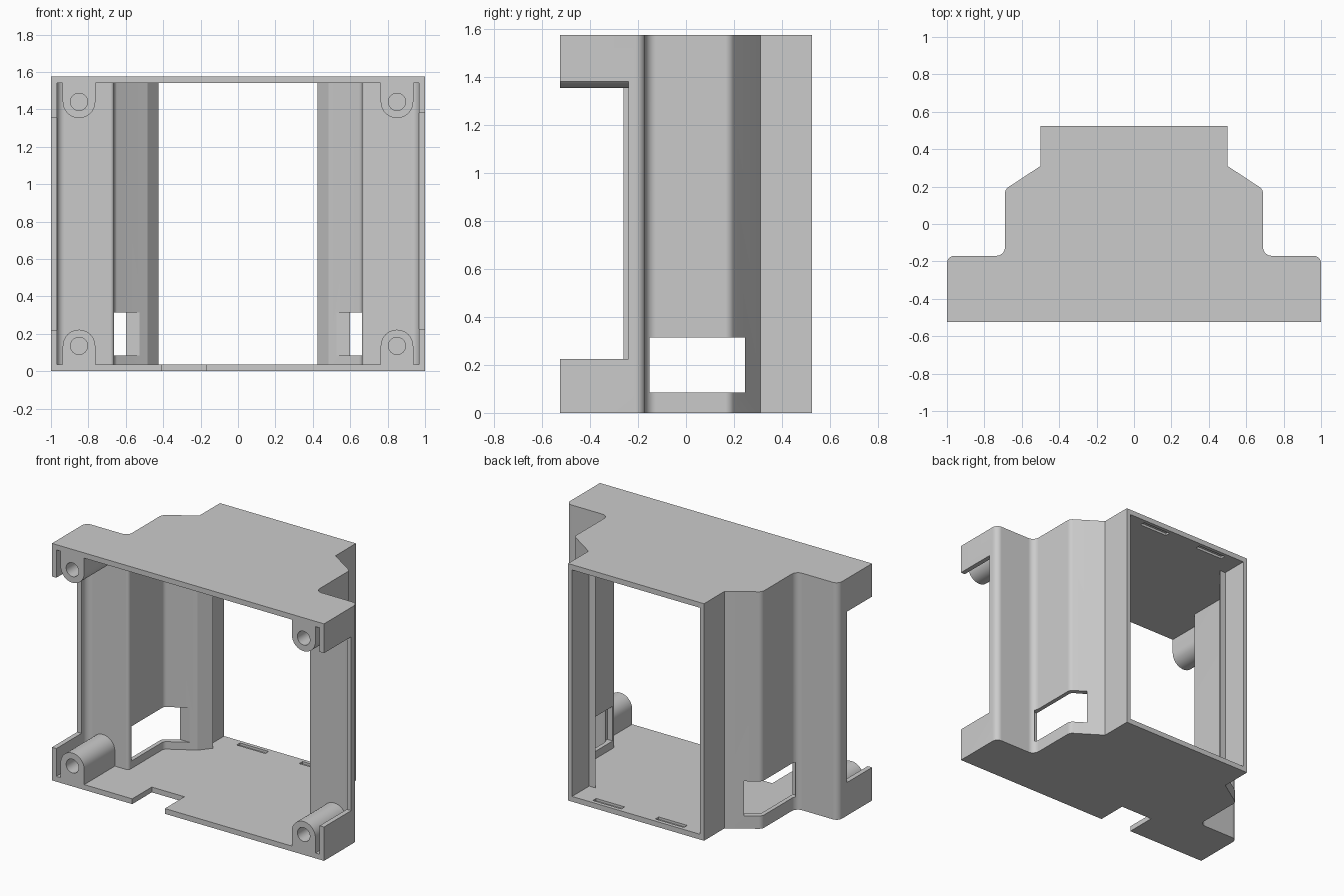
import bpy, bmesh, math
from mathutils import Vector

cube = bpy.data.objects.get("Cube")
if cube:
    bpy.data.objects.remove(cube, do_unlink=True)

# One plain grey material
grey = bpy.data.materials.new("matte grey")
grey.use_nodes = True
COLOUR = (0.6, 0.6, 0.6, 1)
grey.diffuse_color = COLOUR
grey.node_tree.nodes["Principled BSDF"].inputs["Base Color"].default_value = COLOUR

HALF_Y, TOP, PLATE = 0.525, 1.575, 0.035


def rounded(corners, steps=6):
    """Turn (x, y, radius) corners into a path with filleted corners."""
    path = []
    for i, (x, y, r) in enumerate(corners):
        p = Vector((x, y))
        if not r:
            path.append(p)
            continue
        a = (Vector(corners[i - 1][:2]) - p).normalized()
        b = (Vector(corners[i + 1][:2]) - p).normalized()
        half = a.angle(b) / 2
        middle = (a + b).normalized()
        centre = p + middle * (r / math.sin(half))
        start = a * (r / math.tan(half)) - middle * (r / math.sin(half))
        end = b * (r / math.tan(half)) - middle * (r / math.sin(half))
        for k in range(steps + 1):
            path.append(centre + start.lerp(end, k / steps).normalized() * r)
    return path


def symmetric(half_path):
    return half_path + [Vector((-p.x, p.y)) for p in reversed(half_path)]


def prism(name, outline, low, high, axis="z"):
    """Extrude a flat outline along z (x, y points) or y (x, z points)."""
    bm = bmesh.new()
    place = (lambda p, h: (p[0], p[1], h)) if axis == "z" else (lambda p, h: (p[0], h, p[1]))
    face = bm.faces.new([bm.verts.new(place(p, low)) for p in outline])
    moved = bmesh.ops.extrude_face_region(bm, geom=[face], use_keep_orig=True)["geom"]
    shift = Vector(place((0, 0), high - low))
    bmesh.ops.translate(bm, vec=shift, verts=[v for v in moved if isinstance(v, bmesh.types.BMVert)])
    bmesh.ops.recalc_face_normals(bm, faces=bm.faces)
    mesh = bpy.data.meshes.new(name)
    bm.to_mesh(mesh)
    bm.free()
    mesh.materials.append(grey)
    obj = bpy.data.objects.new(name, mesh)
    bpy.context.collection.objects.link(obj)
    return obj


def box(name, x0, x1, y0, y1, z0, z1):
    return prism(name, [(x0, y0), (x1, y0), (x1, y1), (x0, y1)], z0, z1)


def activate(obj):
    bpy.ops.object.select_all(action="DESELECT")
    obj.select_set(True)
    bpy.context.view_layer.objects.active = obj


def cut(obj, cutter):
    activate(obj)
    mod = obj.modifiers.new("cut", "BOOLEAN")
    mod.operation, mod.solver, mod.object = "DIFFERENCE", "EXACT", cutter
    bpy.ops.object.modifier_apply(modifier=mod.name)
    bpy.data.objects.remove(cutter, do_unlink=True)


def smooth(obj):
    activate(obj)
    bpy.ops.object.shade_smooth_by_angle(angle=math.radians(19))


# Housing: stepped outer outline
outer = rounded([(1, -HALF_Y, 0), (1, -0.17, 0.04), (0.69, -0.17, 0.045),
                 (0.69, 0.185, 0.04), (0.5, 0.31, 0), (0.5, HALF_Y, 0)])
housing = prism("housing", symmetric(outer), 0, TOP)

# Hollow, open at front and back, with a rib on each side near the back
inner = rounded([(0.968, -0.7, 0), (0.968, -0.203, 0.04), (0.662, -0.203, 0.02),
                 (0.662, 0.165, 0.03), (0.485, 0.27, 0), (0.425, 0.345, 0),
                 (0.47, 0.345, 0), (0.47, 0.7, 0)])
cut(housing, prism("hollow", symmetric(inner), PLATE, TOP - PLATE))

# Openings in the outer side walls
cut(housing, box("left_opening", 0.95, 1.1, -0.7, -0.24, 0.225, 1.38))
cut(housing, box("right_opening", -1.1, -0.95, -0.7, -0.26, 0.22, 1.355))

# Low window in each cheek wall
for side in (-1, 1):
    xs = sorted((side * 0.5, side * 0.7))
    cut(housing, box("window", *xs, -0.175, 0.245, 0.085, 0.315))

# Notch in the front edge of the base
cut(housing, box("notch", -0.41, -0.17, -0.7, -0.32, -0.1, 0.1))

# Shallow latch pockets in base and roof near the back
for x in (-0.23, 0.23):
    for z in (PLATE, TOP - PLATE):
        cut(housing, box("pocket", x - 0.105, x + 0.105, 0.465, 0.5, z - 0.016, z + 0.016))
smooth(housing)

# Screw bosses: U-shaped posts with a blind hole, one in each corner
for x, side in ((0.85, "left"), (-0.85, "right")):
    for z, up, level in ((0.135, 1, "lower"), (TOP - 0.135, -1, "upper")):
        r = 0.087
        root = PLATE if up > 0 else TOP - PLATE
        arc = [(x + r * math.cos(t), z + up * r * math.sin(t))
               for t in (math.pi * k / 16 for k in range(17))]
        boss = prism(f"{level}_{side}_screw_boss", arc + [(x - r, root), (x + r, root)],
                     -HALF_Y, -0.2, "y")
        ring = [(x + 0.046 * math.cos(t), z + 0.046 * math.sin(t))
                for t in (math.tau * k / 32 for k in range(32))]
        cut(boss, prism("screw_hole", ring, -0.7, -0.26, "y"))
        smooth(boss)
